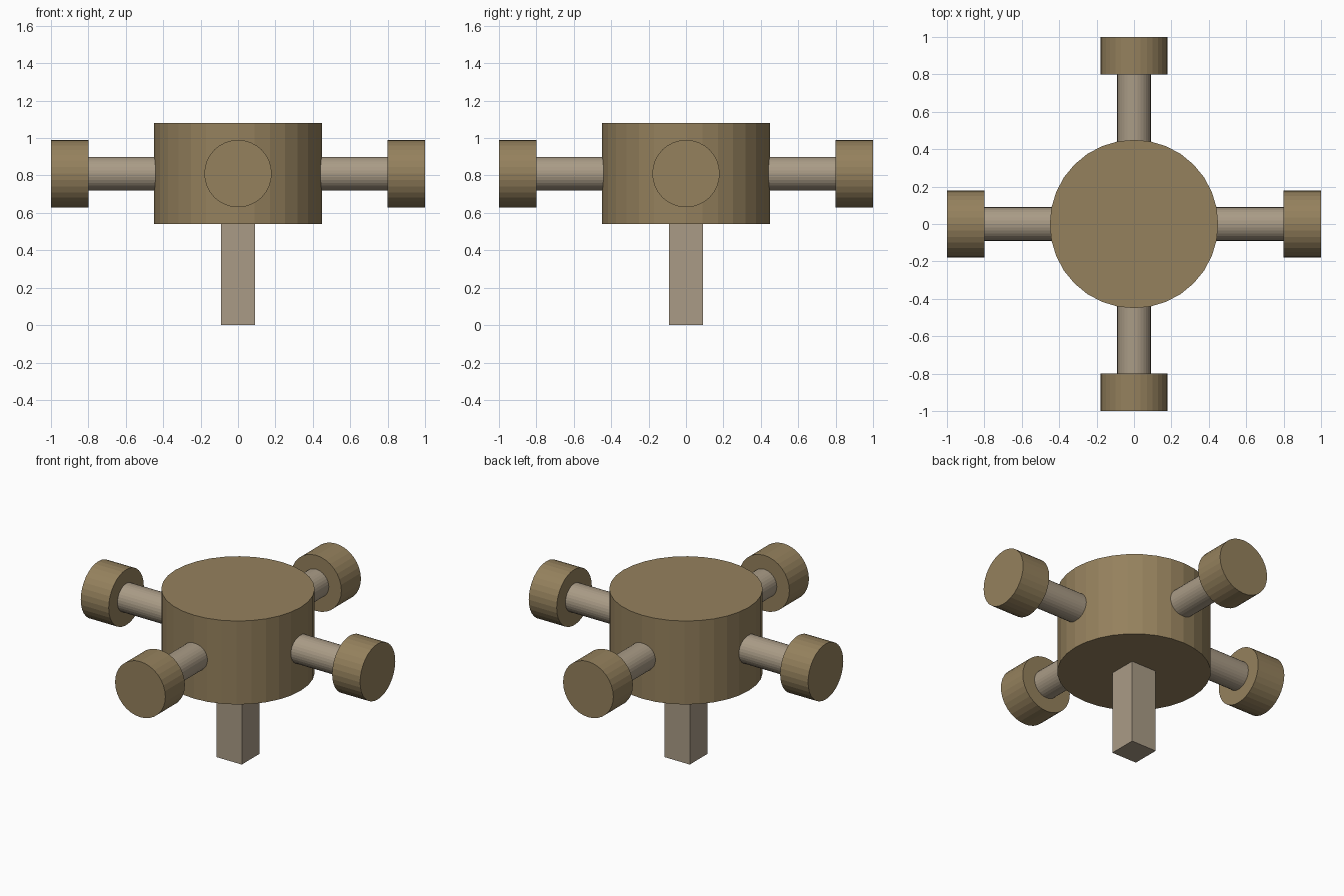
import bpy
from math import pi

if "Cube" in bpy.data.objects:
    bpy.data.objects.remove(bpy.data.objects["Cube"])


def material(name, color):
    m = bpy.data.materials.new(name)
    m.diffuse_color = (*color, 1)
    m.use_nodes = True
    m.node_tree.nodes["Principled BSDF"].inputs["Base Color"].default_value = m.diffuse_color
    return m


dark_wood = material("dark_wood", (0.30, 0.22, 0.11))
pale_wood = material("pale_wood", (0.40, 0.33, 0.24))
AXLE_Z = 0.81


def cylinder(name, radius, depth, location, mat, rotation=(0, 0, 0)):
    bpy.ops.mesh.primitive_cylinder_add(vertices=32, radius=radius, depth=depth,
                                        location=location, rotation=rotation)
    obj = bpy.context.object
    obj.name = name
    obj.data.materials.append(mat)
    return obj


# Main drum
cylinder("drum", 0.45, 0.54, (0, 0, AXLE_Z), dark_wood)

# Square post running up through the drum to its top face
bpy.ops.mesh.primitive_cube_add(size=1, location=(0, 0, 0.54))
post = bpy.context.object
post.name = "post"
post.dimensions = (0.18, 0.18, 1.08)
post.data.materials.append(pale_wood)

# Crossed rods with a knob on each end
for axis, turn in (((1, 0), (0, pi / 2, 0)), ((0, 1), (pi / 2, 0, 0))):
    label = "side" if axis[0] else "front_back"
    cylinder(f"{label}_rod", 0.09, 1.62, (0, 0, AXLE_Z), pale_wood, turn)
    for sign, end in ((-1, "a"), (1, "b")):
        cylinder(f"{label}_knob_{end}", 0.18, 0.2,
                 (sign * 0.9 * axis[0], sign * 0.9 * axis[1], AXLE_Z), dark_wood, turn)
